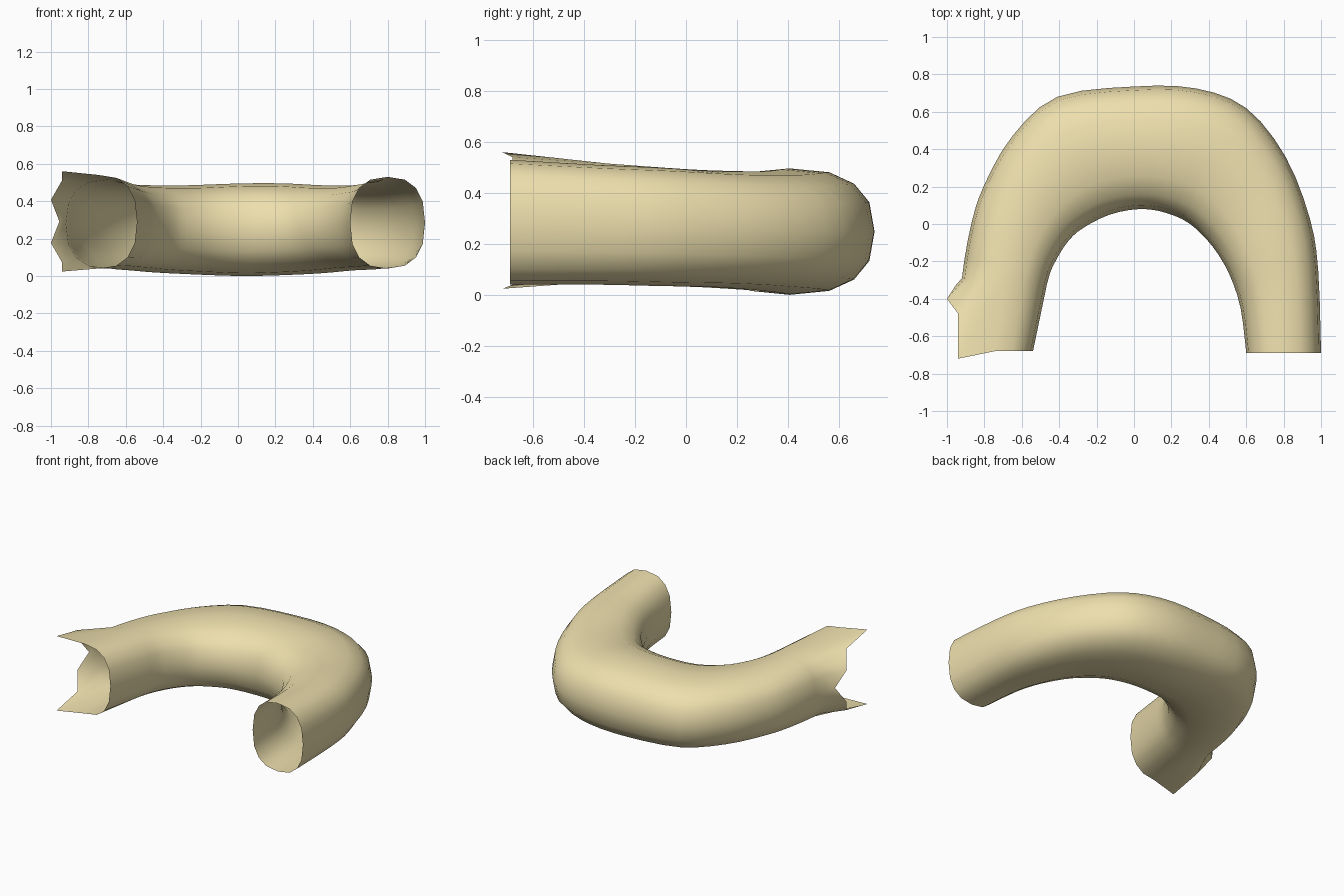
import bpy, bmesh, math
from mathutils import Vector

if "Cube" in bpy.data.objects:
    bpy.data.objects.remove(bpy.data.objects["Cube"])

SIDES, STEPS, POWER = 16, 3, 2.5

# Stations along the bend: inner x, inner y, outer x, outer y, bottom z, top z
stations = [
    (-.54, -.68, -.95, -.68, .04, .54),
    (-.465, -.32, -.92, -.29, .04, .515),
    (-.42, -.20, -.87, .00, .035, .50),
    (-.35, -.09, -.80, .21, .03, .49),
    (-.27, -.02, -.65, .47, .02, .485),
    (-.13, .05, -.41, .68, .01, .485),
    (.03, .08, .00, .735, .00, .495),
    (.17, .06, .33, .725, .005, .495),
    (.30, .00, .60, .62, .015, .485),
    (.42, -.12, .81, .36, .03, .485),
    (.51, -.27, .94, .03, .035, .50),
    (.57, -.45, .985, -.25, .04, .51),
    (.60, -.69, 1.0, -.69, .04, .53),
]


def smooth_point(i, t):
    """Catmull-Rom blend between station i and i + 1."""
    last = len(stations) - 1
    p = [stations[min(max(j, 0), last)] for j in range(i - 1, i + 3)]
    return [0.5 * (2 * b + (c - a) * t + (2 * a - 5 * b + 4 * c - d) * t * t
                   + (3 * b - a - 3 * c + d) * t ** 3)
            for a, b, c, d in zip(*p)]


def section(ix, iy, ox, oy, z0, z1):
    """Rounded upright cross-section, starting at the outer side."""
    ring = []
    for k in range(SIDES):
        a = 2 * math.pi * k / SIDES
        u, v = [math.copysign(abs(w) ** (2 / POWER), w)
                for w in (math.cos(a), math.sin(a))]
        f = (u + 1) / 2
        ring.append(Vector((ix + (ox - ix) * f, iy + (oy - iy) * f,
                            (z0 + z1) / 2 + v * (z1 - z0) / 2)))
    return ring


rings = [section(*stations[0])]
for i in range(1, len(stations) - 1):
    rings += [section(*smooth_point(i, s / STEPS)) for s in range(STEPS)]
rings.append(section(*stations[-1]))

# Torn outer edge of the left opening, mirrored above and below mid-height
tear = [(-.955, -.33, 0), (-1.0, -.40, .115), (-.94, -.48, .22), (-.94, -.72, .268)]
for k, (x, y, h) in enumerate(tear):
    for sign in (1, -1):
        rings[0][(sign * k) % SIDES] = Vector((x, y, .292 + sign * h))

# Open bent tube
bm = bmesh.new()
rows = [[bm.verts.new(p) for p in ring] for ring in rings]
for a, b in zip(rows, rows[1:]):
    for k in range(SIDES):
        n = (k + 1) % SIDES
        bm.faces.new((a[k], a[n], b[n], b[k]))
bm.normal_update()
top = max(bm.faces, key=lambda f: abs(f.normal.z) * f.calc_center_median().z)
if top.normal.z < 0:
    bmesh.ops.reverse_faces(bm, faces=bm.faces[:])
for f in bm.faces:
    f.smooth = True
mesh = bpy.data.meshes.new("bent_tube")
bm.to_mesh(mesh)
bm.free()
tube = bpy.data.objects.new("bent_tube", mesh)
bpy.context.collection.objects.link(tube)

mat = bpy.data.materials.new("pale_tan")
mat.diffuse_color = (.85, .74, .42, 1)
mat.use_nodes = True
mat.node_tree.nodes["Principled BSDF"].inputs["Base Color"].default_value = mat.diffuse_color
mesh.materials.append(mat)
